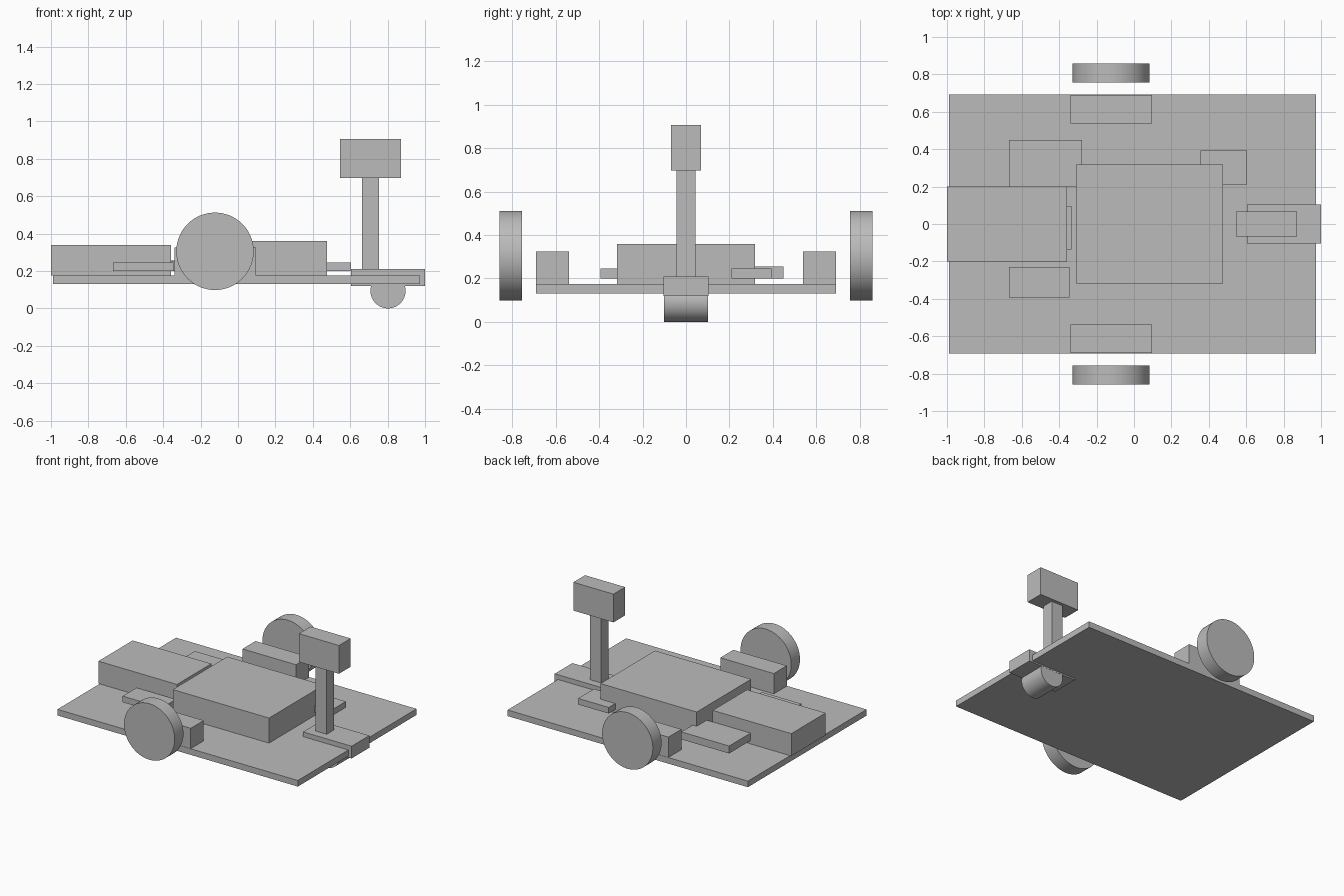
import bpy
import math

if "Cube" in bpy.data.objects:
    bpy.data.objects.remove(bpy.data.objects["Cube"], do_unlink=True)

GREY = (0.5, 0.5, 0.5, 1.0)
grey = bpy.data.materials.new("plain_grey")
grey.use_nodes = True
grey.diffuse_color = GREY
grey.node_tree.nodes["Principled BSDF"].inputs["Base Color"].default_value = GREY


def finish(name):
    obj = bpy.context.object
    obj.name = name
    obj.data.materials.append(grey)
    return obj


def box(name, x, y, z):
    """Box from its (low, high) range on each axis."""
    ranges = (x, y, z)
    bpy.ops.mesh.primitive_cube_add(size=1, location=[(a + b) / 2 for a, b in ranges])
    bpy.context.object.scale = [b - a for a, b in ranges]
    bpy.ops.object.transform_apply(location=False, rotation=False, scale=True)
    return finish(name)


def wheel(name, x, y, z, radius, width):
    """Smooth-rimmed cylinder with its axle along y."""
    bpy.ops.mesh.primitive_cylinder_add(vertices=64, radius=radius, depth=width,
                                        location=(x, y, z), rotation=(math.pi / 2, 0, 0))
    bpy.ops.object.shade_smooth_by_angle(angle=math.radians(30))
    return finish(name)


DECK_TOP = 0.175

# Chassis deck and the large units standing on it
box("base_plate", (-0.99, 0.973), (-0.692, 0.692), (0.13, DECK_TOP))
box("main_unit", (-0.31, 0.476), (-0.318, 0.318), (DECK_TOP, 0.36))
box("battery", (-1.0, -0.358), (-0.2, 0.2), (DECK_TOP, 0.34))
box("battery_connector", (-0.358, -0.335), (-0.135, 0.095), (0.2, 0.25))

# Small circuit boards raised just above the deck
box("right_board", (-0.667, -0.345), (-0.393, -0.23), (0.2, 0.245))
box("left_board", (-0.667, -0.277), (0.2, 0.45), (0.2, 0.255))
box("front_board", (0.355, 0.605), (0.21, 0.394), (0.2, 0.245))

# Drive motors and wheels on both sides
for side, s in (("left", 1), ("right", -1)):
    box(side + "_motor", (-0.34, 0.097), sorted((s * 0.538, s * 0.69)), (DECK_TOP, 0.325))
    wheel(side + "_wheel", -0.123, s * 0.807, 0.305, 0.207, 0.102)

# Caster with its mount, and the sensor mast above
box("caster_mount", (0.603, 1.0), (-0.103, 0.103), (0.12, 0.21))
wheel("caster_roller", 0.802, 0, 0.094, 0.094, 0.204)
box("mast", (0.662, 0.755), (-0.044, 0.044), (0.21, 0.697))
box("sensor_head", (0.545, 0.872), (-0.068, 0.068), (0.697, 0.906))
